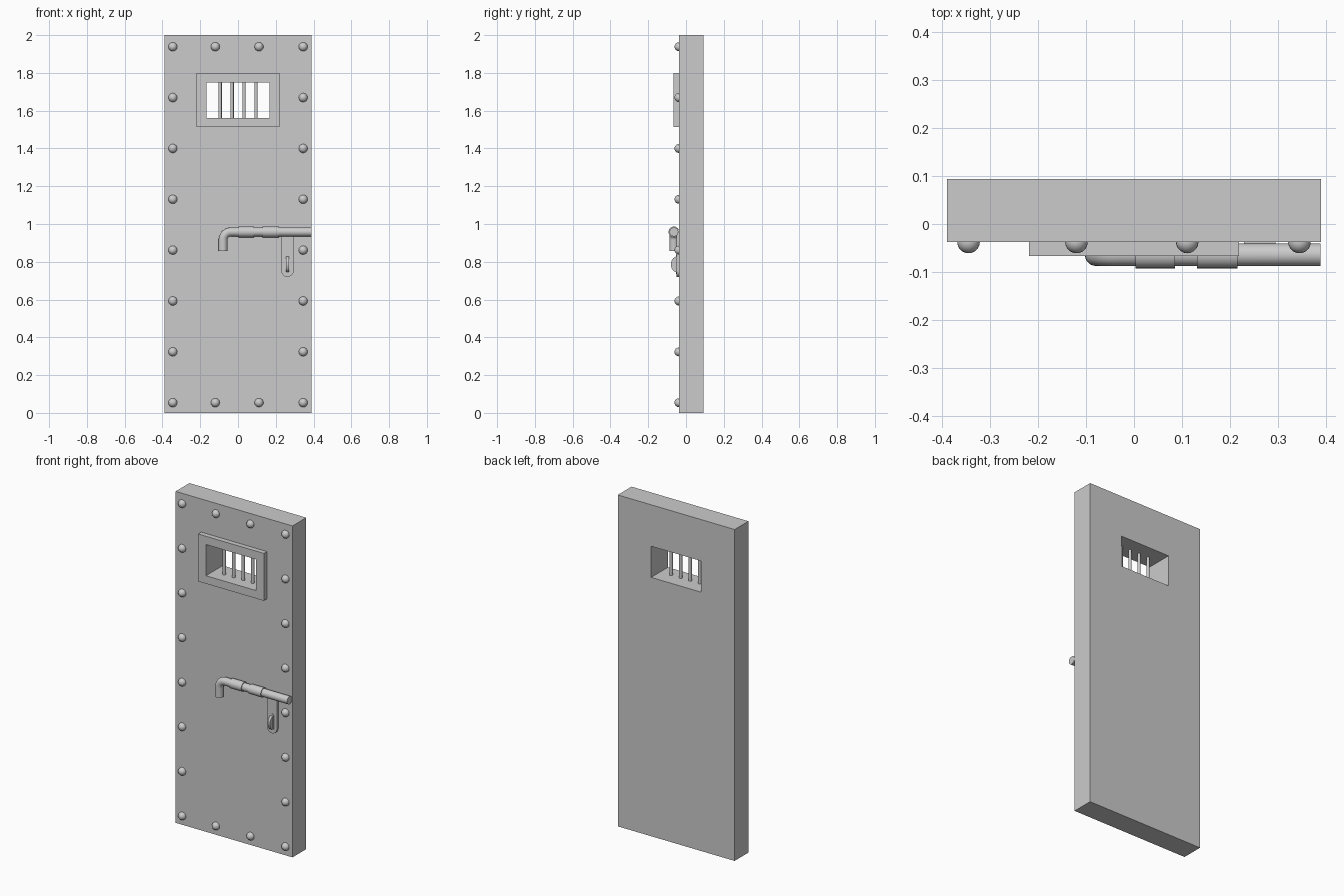
import bpy, bmesh, math
from mathutils import Vector

if "Cube" in bpy.data.objects:
    bpy.data.objects.remove(bpy.data.objects["Cube"])

FRONT, BACK = -0.0375, 0.0935


def new_object(name, bm, smooth=False):
    bmesh.ops.recalc_face_normals(bm, faces=bm.faces)
    mesh = bpy.data.meshes.new(name)
    bm.to_mesh(mesh)
    bm.free()
    ob = bpy.data.objects.new(name, mesh)
    bpy.context.collection.objects.link(ob)
    if smooth:
        bpy.ops.object.select_all(action='DESELECT')
        bpy.context.view_layer.objects.active = ob
        ob.select_set(True)
        bpy.ops.object.shade_smooth_by_angle(angle=math.radians(35))
    return ob


def framed_panel(name, outer, inner, y0, y1):
    """Slab with a rectangular through hole; rectangles are (x0, x1, z0, z1)."""
    bm = bmesh.new()

    def ring(r, y):
        return [bm.verts.new((x, y, z)) for x, z in
                ((r[0], r[2]), (r[1], r[2]), (r[1], r[3]), (r[0], r[3]))]
    loops = [ring(outer, y0), ring(outer, y1), ring(inner, y1), ring(inner, y0)]
    for a, b in zip(loops, loops[1:] + loops[:1]):
        for i in range(4):
            j = (i + 1) % 4
            bm.faces.new((a[i], a[j], b[j], b[i]))
    return new_object(name, bm)


def tube(name, path, r, sides=24):
    """Round rod swept along a path lying in an xz plane."""
    bm = bmesh.new()
    pts = [Vector(p) for p in path]
    rings = []
    for i, p in enumerate(pts):
        t = (pts[min(i + 1, len(pts) - 1)] - pts[max(i - 1, 0)]).normalized()
        u = Vector((0, 1, 0))
        v = t.cross(u)
        rings.append([bm.verts.new(p + r * (math.cos(a) * u + math.sin(a) * v))
                      for a in (2 * math.pi * k / sides for k in range(sides))])
    for a, b in zip(rings, rings[1:]):
        for i in range(sides):
            j = (i + 1) % sides
            bm.faces.new((a[i], a[j], b[j], b[i]))
    bm.faces.new(rings[0])
    bm.faces.new(rings[-1])
    return new_object(name, bm, True)


def extruded(name, outline, y0, y1):
    """Prism from an xz outline, extruded along y."""
    bm = bmesh.new()
    face = bm.faces.new([bm.verts.new((x, y0, z)) for x, z in outline])
    out = bmesh.ops.extrude_face_region(bm, geom=[face])
    moved = [e for e in out['geom'] if isinstance(e, bmesh.types.BMVert)]
    bmesh.ops.translate(bm, verts=moved, vec=(0, y1 - y0, 0))
    return new_object(name, bm, True)


# Door slab and raised window frame
opening = (-0.167, 0.167, 1.562, 1.75)
framed_panel("door_slab", (-0.39, 0.39, 0, 2), opening, FRONT, BACK)
framed_panel("window_frame", (-0.219, 0.219, 1.514, 1.8), opening, -0.067, FRONT)

# Window bars
for i in range(4):
    x = -0.095 + i * 0.0635
    tube(f"window_bar_{i + 1}", [(x, 0.005, 1.562), (x, 0.005, 1.75)], 0.009, 16)

# Domed rivets around the edge
spots = [(sx * 0.345, 0.054 + i * 0.2692) for sx in (-1, 1) for i in range(8)]
spots += [(x, z) for x in (-0.12, 0.111) for z in (0.054, 1.9384)]
for n, (x, z) in enumerate(spots):
    bm = bmesh.new()
    bmesh.ops.create_uvsphere(bm, u_segments=20, v_segments=12, radius=0.0235)
    bmesh.ops.translate(bm, verts=bm.verts, vec=(x, FRONT, z))
    new_object(f"rivet_{n + 1}", bm, True)

# Sliding bolt with bent handle
by, bz, bend = -0.064, 0.958, 0.042
path = [(0.389, by, bz)]
for k in range(9):
    a = math.radians(90 + 90 * k / 8)
    path.append((-0.079 + bend + bend * math.cos(a), by, bz - bend + bend * math.sin(a)))
path.append((-0.079, by, 0.858))
tube("sliding_bolt", path, 0.0235)

# Sleeves holding the bolt
for n, (x0, x1) in enumerate(((0.003, 0.086), (0.131, 0.216))):
    tube(f"bolt_sleeve_{n + 1}", [(x0, by, bz), (x1, by, bz)], 0.0285)

# Hanging lock plate with rounded lower end
cx, r = 0.262, 0.033
outline = [(cx + r, 0.955), (cx - r, 0.955)]
outline += [(cx - r * math.cos(math.pi * k / 14), 0.753 - r * math.sin(math.pi * k / 14))
            for k in range(15)]
extruded("lock_plate", outline, -0.051, FRONT)

# Slotted rim and turning tab on the plate
slot = [(cx + 0.013 * math.cos(a), (0.827 if math.sin(a) > 0 else 0.748) + 0.013 * math.sin(a))
        for a in (2 * math.pi * (k + 0.5) / 20 for k in range(20))]
extruded("tab_rim", slot, -0.054, -0.045)
bm = bmesh.new()
bmesh.ops.create_cone(bm, cap_ends=True, segments=28, radius1=1, radius2=1, depth=0.015)
for v in bm.verts:
    x, y, z = v.co
    v.co = (cx + z, -0.047 + 0.033 * x, 0.786 + 0.042 * y)
new_object("turning_tab", bm, True)
